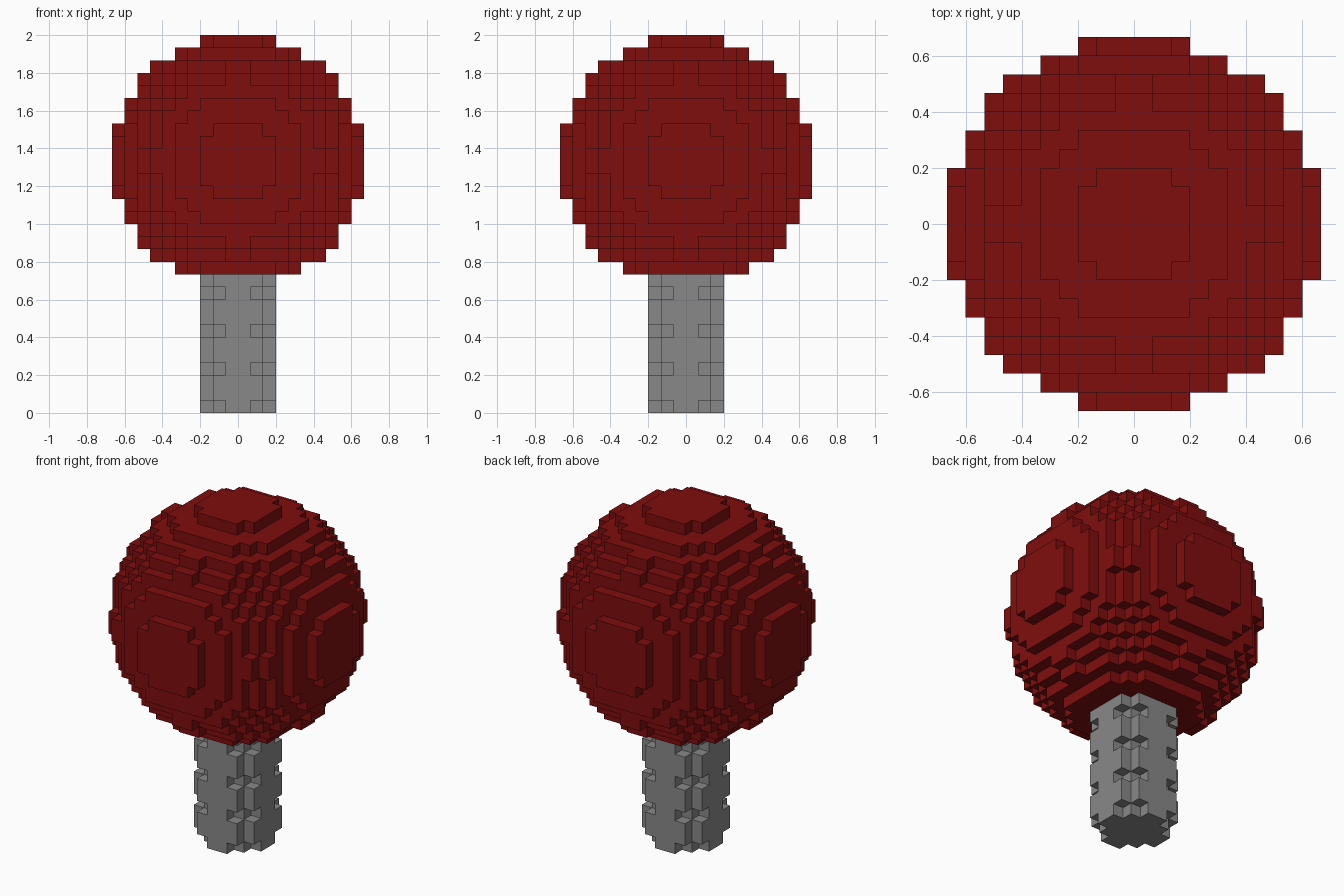
import bpy, bmesh
from mathutils import Vector

if "Cube" in bpy.data.objects:
    bpy.data.objects.remove(bpy.data.objects["Cube"])

V = 2 / 30            # voxel edge: the model is 30 voxels tall
TRUNK_TOP = 11        # trunk height in voxels
BALL_Z = 20           # ball centre height in voxels

def material(name, rgb):
    m = bpy.data.materials.new(name)
    m.diffuse_color = (*rgb, 1)
    m.use_nodes = True
    m.node_tree.nodes["Principled BSDF"].inputs["Base Color"].default_value = m.diffuse_color
    return m

def in_trunk(x, y, z):
    # every third layer is a narrower disc
    limit = 7 if z % 3 == 0 else 9
    return 0 <= z < TRUNK_TOP and (x + .5) ** 2 + (y + .5) ** 2 < limit

def in_ball(x, y, z):
    return z >= TRUNK_TOP and (x + .5) ** 2 + (y + .5) ** 2 + (z + .5 - BALL_Z) ** 2 < 100

def solid(c):
    return in_trunk(*c) or in_ball(*c)

def voxel_object(name, inside, mat):
    """Make the outer skin of all voxels for which inside() is true."""
    bm = bmesh.new()
    for x in range(-10, 10):
        for y in range(-10, 10):
            for z in range(30):
                if not inside(x, y, z):
                    continue
                mid = Vector((x + .5, y + .5, z + .5))
                for axis in range(3):
                    for s in (-1, 1):
                        n = [x, y, z]
                        n[axis] += s
                        if solid(n):
                            continue
                        d, u, w = Vector(), Vector(), Vector()
                        d[axis] = s * .5
                        u[(axis + 1) % 3] = .5
                        w[(axis + 2) % 3] = .5 * s
                        ring = (-u - w, u - w, u + w, w - u)
                        bm.faces.new([bm.verts.new((mid + d + r) * V) for r in ring])
    bmesh.ops.remove_doubles(bm, verts=bm.verts[:], dist=1e-4)
    me = bpy.data.meshes.new(name)
    bm.to_mesh(me)
    bm.free()
    me.materials.append(mat)
    ob = bpy.data.objects.new(name, me)
    bpy.context.collection.objects.link(ob)

# grey notched post
voxel_object("post", in_trunk, material("grey", (0.25, 0.25, 0.25)))
# red stepped ball
voxel_object("ball", in_ball, material("dark red", (0.215, 0.004, 0.004)))
